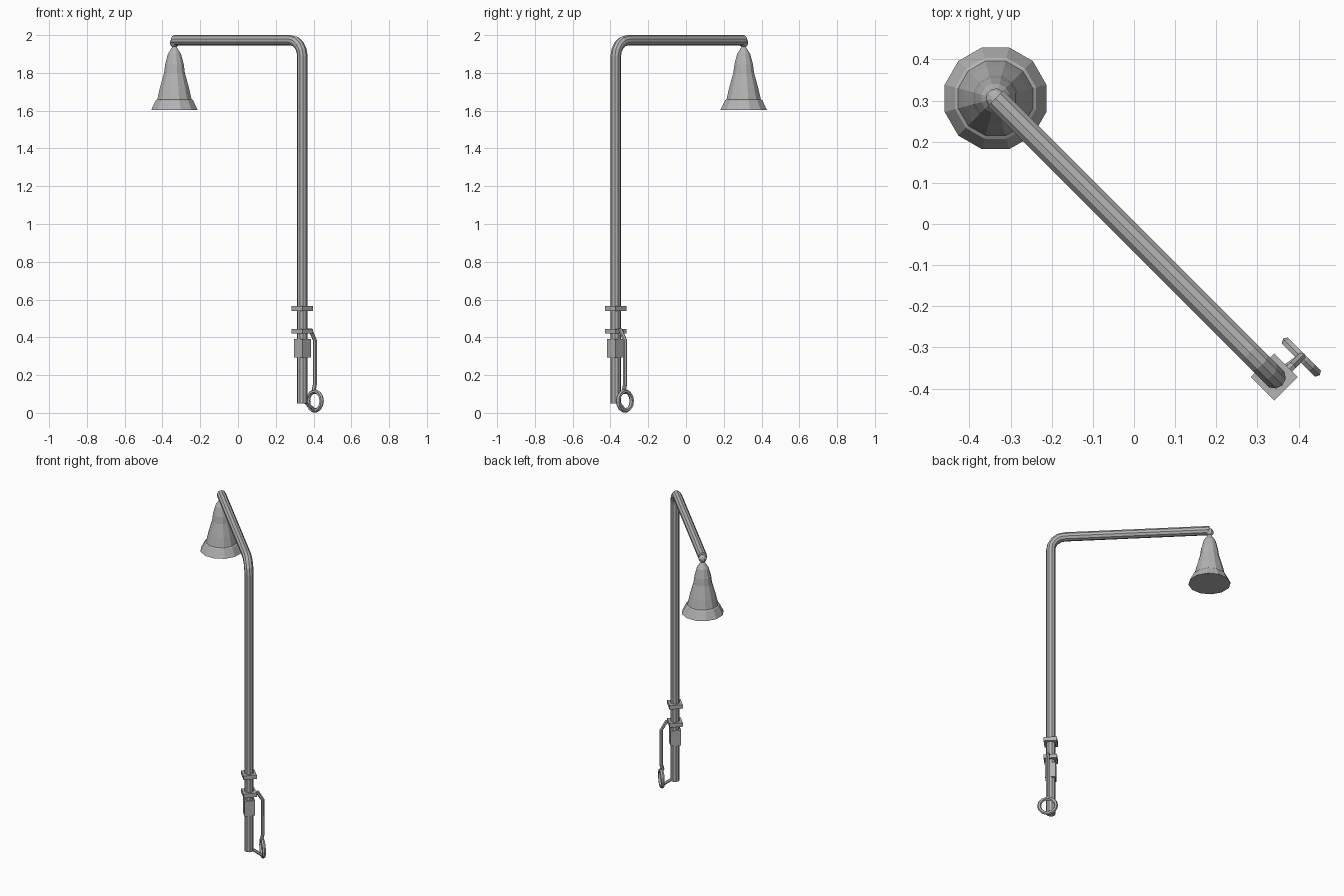
import bpy
import bmesh
from math import pi, sin, cos, radians
from mathutils import Vector, Matrix

if "Cube" in bpy.data.objects:
    bpy.data.objects.remove(bpy.data.objects["Cube"])

steel = bpy.data.materials.new("grey_steel")
steel.use_nodes = True
colour = (0.45, 0.45, 0.45, 1)
steel.diffuse_color = colour
steel.node_tree.nodes["Principled BSDF"].inputs["Base Color"].default_value = colour

# Local frame: origin on the pole axis, x along the arm, y towards the lever
frame = Matrix.Translation((0.341, -0.372, 0)) @ Matrix.Rotation(radians(135), 4, 'Z')
frame = frame @ Matrix.Scale(-1, 4, (0, 1, 0))
REACH = 0.958


def add_mesh(name, bm):
    """Place a part built in the local frame."""
    bm.transform(frame)
    bmesh.ops.recalc_face_normals(bm, faces=bm.faces)
    mesh = bpy.data.meshes.new(name)
    bm.to_mesh(mesh)
    bm.free()
    mesh.materials.append(steel)
    obj = bpy.data.objects.new(name, mesh)
    bpy.context.collection.objects.link(obj)
    return obj


def tube(name, points, radius, sides=8, closed=False):
    """Sweep a regular polygon along a path lying in one plane."""
    pts = [Vector(p) for p in points]
    n = len(pts)
    bm = bmesh.new()
    rings = []
    # the plane normal gives a twist-free frame
    normal = Vector((1, 0, 0))
    if n > 2:
        normal = (pts[1] - pts[0]).cross(pts[-1] - pts[1]).normalized()
        if closed:
            normal = (pts[1] - pts[0]).cross(pts[2] - pts[1]).normalized()
    for i, p in enumerate(pts):
        prev = pts[i - 1] if (i or closed) else p
        nxt = pts[(i + 1) % n] if (i < n - 1 or closed) else p
        side = normal.cross((nxt - prev).normalized())
        ring = []
        for k in range(sides):
            a = 2 * pi * (k + 0.5) / sides
            ring.append(bm.verts.new(p + radius * (cos(a) * normal + sin(a) * side)))
        rings.append(ring)
    for i in range(n if closed else n - 1):
        a, b = rings[i], rings[(i + 1) % n]
        for k in range(sides):
            j = (k + 1) % sides
            bm.faces.new((a[k], a[j], b[j], b[k]))
    if not closed:
        bm.faces.new(rings[0])
        bm.faces.new(rings[-1])
    return add_mesh(name, bm)


def box(name, size, centre):
    bm = bmesh.new()
    bmesh.ops.create_cube(bm, size=1)
    bmesh.ops.scale(bm, vec=size, verts=bm.verts)
    bmesh.ops.translate(bm, vec=centre, verts=bm.verts)
    return add_mesh(name, bm)


# Pole, rounded elbow and arm in one sweep
BEND, TOP = 0.085, 1.972
path = [(0, 0, 0.05)]
for i in range(5):
    a = i * pi / 8
    path.append((BEND * (1 - cos(a)), 0, TOP - BEND + BEND * sin(a)))
path.append((REACH, 0, TOP))
tube("pole_and_arm", path, 0.028, 10)

# Collars and clamp block around the lower pole
for name, z in (("upper_collar", 0.552), ("lower_collar", 0.432)):
    box(name, (0.081, 0.081, 0.026), (0, 0, z))
box("clamp_block", (0.064, 0.064, 0.1), (0, 0, 0.342))

# Ball joint at the arm end
bm = bmesh.new()
bmesh.ops.create_uvsphere(bm, u_segments=10, v_segments=7, radius=0.025)
bmesh.ops.translate(bm, vec=(REACH, 0, 1.96), verts=bm.verts)
add_mesh("ball_joint", bm)

# Twelve-sided bell shade with closed mouth
profile = [(0.128, 1.603), (0.102, 1.655), (0.094, 1.66), (0.08, 1.72), (0.057, 1.8),
           (0.051, 1.845), (0.036, 1.9), (0.012, 1.937), (0.012, 1.955)]
bm = bmesh.new()
rings = []
for r, z in profile:
    angles = [2 * pi * k / 12 + radians(30) for k in range(12)]
    rings.append([bm.verts.new((REACH + r * cos(a), r * sin(a), z)) for a in angles])
for a, b in zip(rings, rings[1:]):
    for k in range(12):
        j = (k + 1) % 12
        bm.faces.new((a[k], a[j], b[j], b[k]))
bm.faces.new(rings[0])
bm.faces.new(rings[-1])
add_mesh("bell_shade", bm)

# Lever: bent rod beside the pole, ring handle and foot link
OUT, SHIFT = 0.081, -0.012
tube("lever_rod", [(SHIFT, 0.03, 0.435), (SHIFT, 0.048, 0.44), (SHIFT, OUT, 0.385),
                   (SHIFT, OUT, 0.15), (SHIFT, OUT - 0.008, 0.118)], 0.011, 6)
ring = []
for k in range(14):
    a = 2 * pi * k / 14
    ring.append((SHIFT + 0.051 * cos(a), OUT, 0.063 + 0.051 * sin(a)))
tube("lever_ring", ring, 0.012, 6, closed=True)
tube("foot_link", [(0, 0.015, 0.06), (SHIFT / 2, 0.045, 0.04), (SHIFT, OUT, 0.014)], 0.009, 6)
